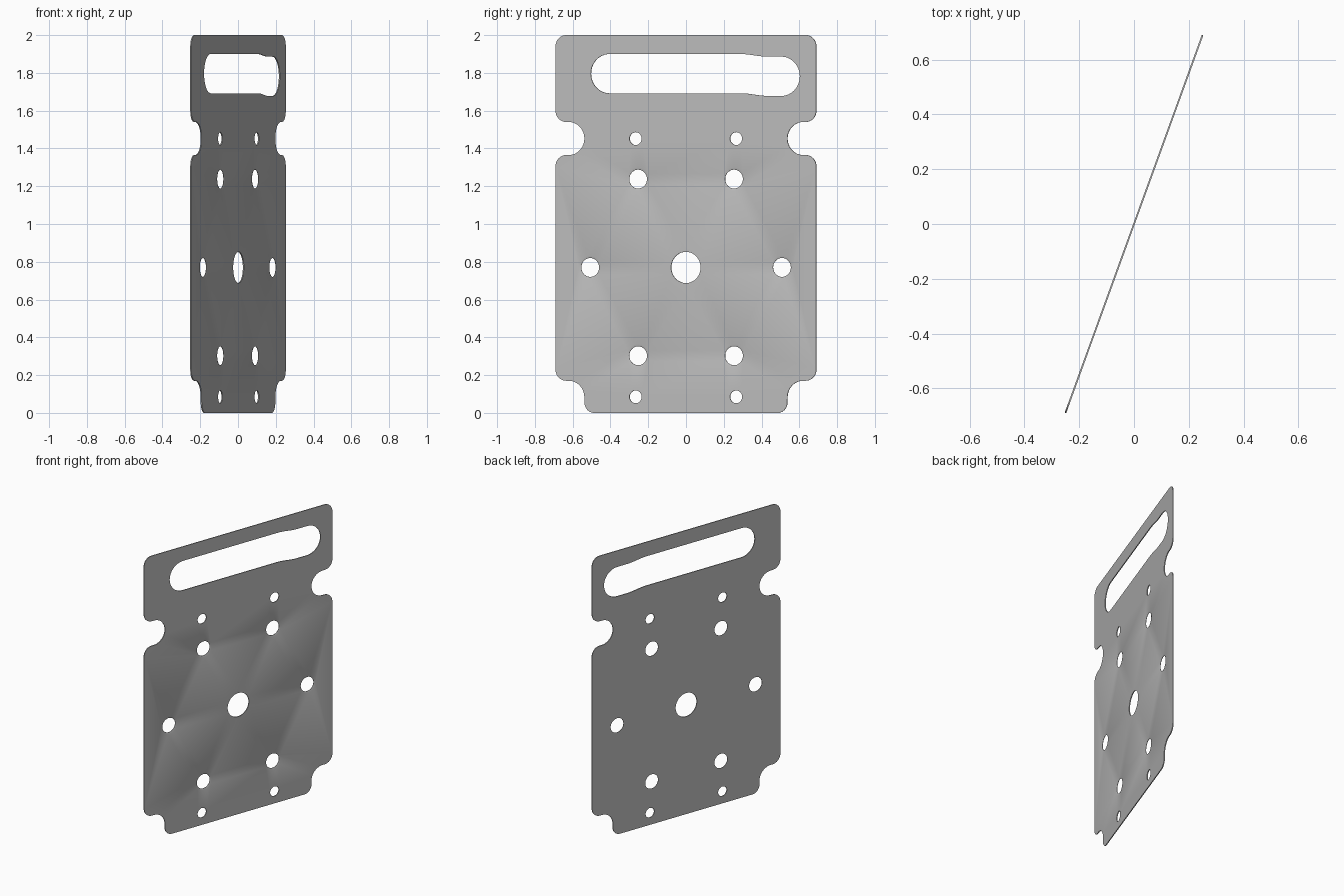
import bpy
import bmesh
from math import radians, cos, sin, atan2

THICK = 0.006
SINK_DEPTH = 0.004
SINK_WIDTH = 0.012

if "Cube" in bpy.data.objects:
    bpy.data.objects.remove(bpy.data.objects["Cube"], do_unlink=True)


def arc(cx, cz, r, start, end, steps=10):
    angles = [radians(start + (end - start) * i / steps) for i in range(steps + 1)]
    return [(cx + r * cos(a), cz + r * sin(a)) for a in angles]


def circle(cx, cz, r, steps=40):
    return arc(cx, cz, r, 0, 360, steps)[:-1]


def outline():
    # Right half from top to bottom, then mirrored
    half = arc(0.674, 1.94, 0.06, 90, 0)
    half += arc(0.674, 1.60, 0.06, 0, -90)
    half += arc(0.659, 1.4525, 0.0875, 90, 270, 24)
    half += arc(0.674, 1.305, 0.06, 90, 0)
    half += arc(0.674, 0.23, 0.06, 0, -90)
    half += arc(0.659, 0.0825, 0.0875, 90, 180, 12)
    half += arc(0.516, 0.055, 0.055, 0, -90)
    return half + [(-x, z) for x, z in reversed(half)]


def handle_slot():
    # Long slot whose one end dips slightly through a soft step
    r, left, right, z, dip = 0.104, -0.431, 0.538, 1.796, 0.014
    step = []
    for i in range(9):
        t = i / 8
        step.append((0.31 + 0.15 * t, z - dip * t * t * (3 - 2 * t)))
    pts = arc(left, z, r, 270, 90, 24)
    pts += [(x, h + r) for x, h in step]
    pts += arc(right, z - dip, r, 90, -90, 24)
    pts += [(x, h - r) for x, h in reversed(step)]
    return pts


bm = bmesh.new()
front_edges, back_edges = [], []


def add_wall(levels):
    # levels: (depth, points) rings from front to back
    rings = [[bm.verts.new((x, y, z)) for x, z in pts] for y, pts in levels]
    n = len(rings[0])
    for a, b in zip(rings, rings[1:]):
        for i in range(n):
            j = (i + 1) % n
            bm.faces.new((a[i], a[j], b[j], b[i]))
    for ring, store in ((rings[0], front_edges), (rings[-1], back_edges)):
        for i in range(n):
            store.append(bm.edges.get((ring[i], ring[(i + 1) % n])))


front, back = -THICK / 2, THICK / 2

# Outer edge, handle slot, centre hole and small corner holes
plain = [outline(), handle_slot(), circle(0, 0.77, 0.083)]
for side in (-1, 1):
    for z in (0.085, 1.452):
        plain.append(circle(side * 0.283, z, 0.034))
for pts in plain:
    add_wall([(front, pts), (back, pts)])

# Countersunk holes on a bolt circle
for angle in (0, 60, 120, 180, 240, 300):
    cx = 0.54 * cos(radians(angle))
    cz = 0.77 + 0.54 * sin(radians(angle))
    inner = circle(cx, cz, 0.05)
    add_wall([(front, circle(cx, cz, 0.05 + SINK_WIDTH)),
              (front + SINK_DEPTH, inner), (back, inner)])

# Front and back faces
for edges in (front_edges, back_edges):
    bmesh.ops.triangle_fill(bm, use_beauty=True, use_dissolve=False, edges=edges)
bmesh.ops.recalc_face_normals(bm, faces=bm.faces[:])

mesh = bpy.data.meshes.new("mounting_plate")
bm.to_mesh(mesh)
bm.free()
plate = bpy.data.objects.new("mounting_plate", mesh)
bpy.context.collection.objects.link(plate)
plate.rotation_euler.z = atan2(0.689, 0.25)

# Plain grey metal
grey = bpy.data.materials.new("plain_grey")
grey.use_nodes = True
colour = (0.5, 0.5, 0.5, 1)
grey.diffuse_color = colour
grey.node_tree.nodes["Principled BSDF"].inputs["Base Color"].default_value = colour
mesh.materials.append(grey)

bpy.ops.object.select_all(action="DESELECT")
plate.select_set(True)
bpy.context.view_layer.objects.active = plate
bpy.ops.object.shade_smooth_by_angle(angle=radians(30))
